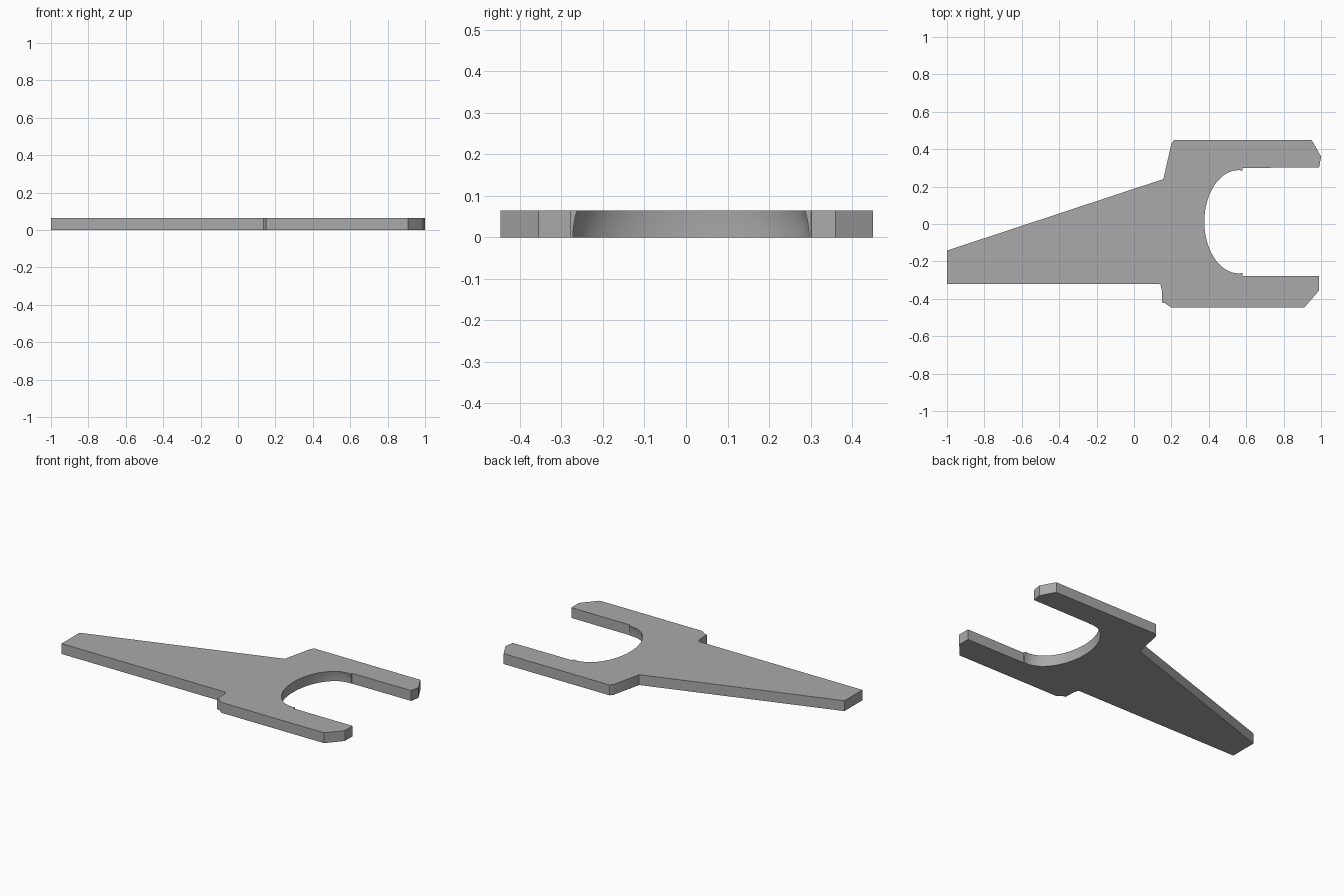
import bpy, bmesh, math

cube = bpy.data.objects.get("Cube")
if cube:
    bpy.data.objects.remove(cube, do_unlink=True)

THICKNESS = 0.065
LEVELS = 4
ARC_STEPS = 32

# Outer edge, from the upper jaw's inner step round to the lower jaw's
OUTLINE = [(0.58, 0.30), (0.99, 0.302), (1.0, 0.36), (0.95, 0.45),
           (0.215, 0.45), (0.2, 0.43), (0.157, 0.24), (-1.0, -0.142),
           (-1.0, -0.32), (0.135, -0.32), (0.143, -0.33), (0.149, -0.355),
           (0.15, -0.42), (0.165, -0.423), (0.2, -0.447), (0.91, -0.447),
           (0.99, -0.355), (0.99, -0.278), (0.58, -0.278)]


def throat(t):
    """Oval throat between the jaws, narrowing slightly towards the top."""
    shrink = 0.01 * t * t
    cx, cy, rx, ry = 0.56, 0.012, 0.187 - shrink * 0.3, 0.286 - shrink
    start = -math.pi / 2 + math.asin((0.58 - cx) / rx)
    start = -math.pi / 2 + (start + math.pi / 2)
    sweep = -math.pi - 2 * (start + math.pi / 2)
    return [(cx + rx * math.cos(start + sweep * i / ARC_STEPS),
             cy + ry * math.sin(start + sweep * i / ARC_STEPS))
            for i in range(ARC_STEPS + 1)]


# Plate: stacked outlines joined into walls, capped below and above
bm = bmesh.new()
rings = []
for k in range(LEVELS + 1):
    t = k / LEVELS
    rings.append([bm.verts.new((x, y, t * THICKNESS)) for x, y in OUTLINE + throat(t)])
n = len(rings[0])
for low, high in zip(rings, rings[1:]):
    for i in range(n):
        j = (i + 1) % n
        bm.faces.new((low[i], low[j], high[j], high[i]))
bm.faces.new(rings[0])
bm.faces.new(rings[-1])
bmesh.ops.recalc_face_normals(bm, faces=bm.faces)

mesh = bpy.data.meshes.new("fork_plate")
bm.to_mesh(mesh)
bm.free()
plate = bpy.data.objects.new("fork_plate", mesh)
bpy.context.collection.objects.link(plate)

# Plain grey finish
grey = bpy.data.materials.new("plain_grey")
grey.use_nodes = True
colour = (0.4, 0.4, 0.4, 1)
grey.diffuse_color = colour
grey.node_tree.nodes["Principled BSDF"].inputs["Base Color"].default_value = colour
mesh.materials.append(grey)

# Smooth throat, crisp edges elsewhere
bpy.ops.object.select_all(action="DESELECT")
plate.select_set(True)
bpy.context.view_layer.objects.active = plate
bpy.ops.object.shade_smooth_by_angle(angle=math.radians(25))
